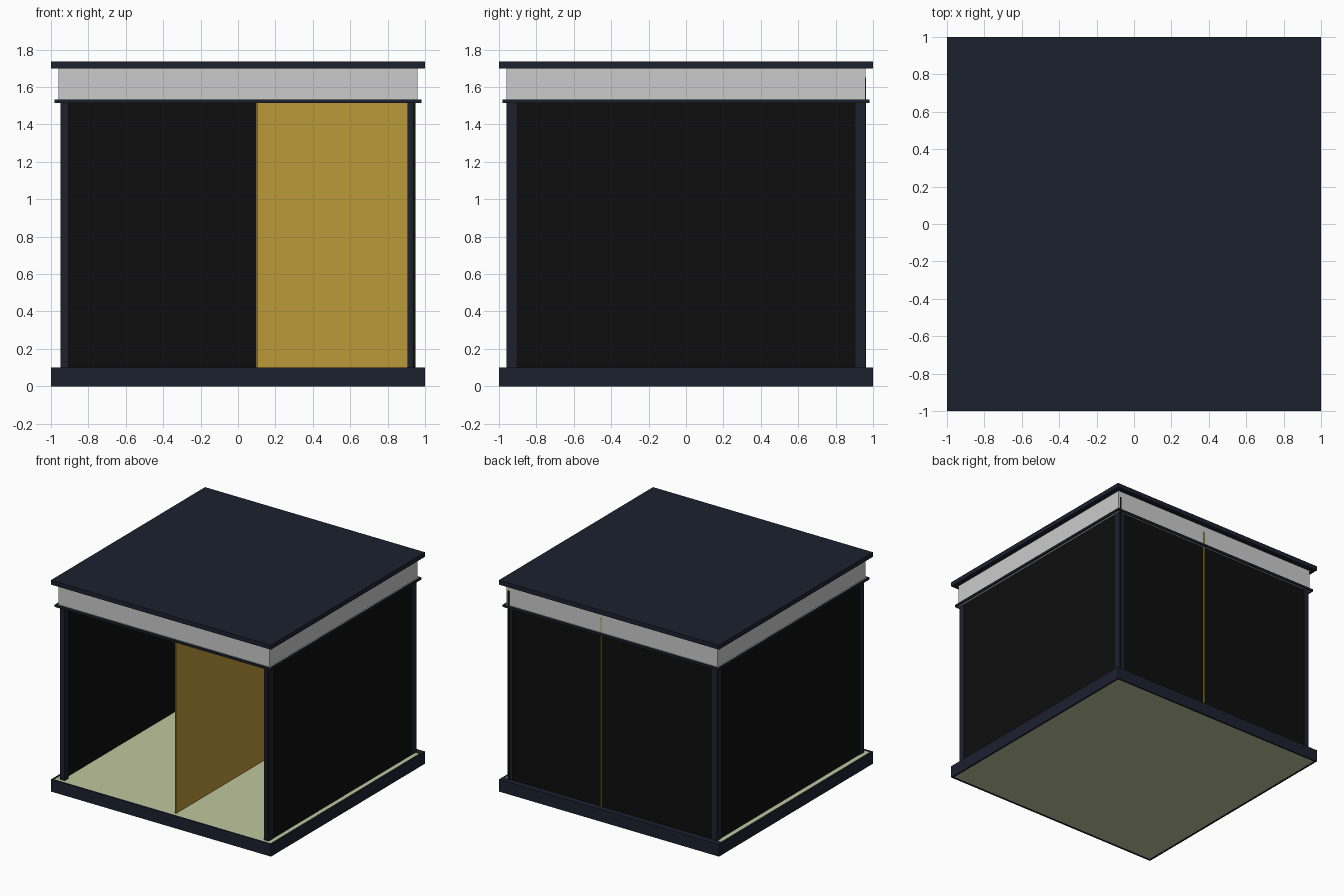
import bpy
import bmesh
from mathutils import Matrix

if "Cube" in bpy.data.objects:
    bpy.data.objects.remove(bpy.data.objects["Cube"])


def material(name, rgb):
    m = bpy.data.materials.new(name)
    m.diffuse_color = (*rgb, 1)
    m.use_nodes = True
    m.node_tree.nodes["Principled BSDF"].inputs["Base Color"].default_value = m.diffuse_color
    return m


NAVY = material("navy_metal", (0.011, 0.015, 0.028))
BLACK = material("black_panel", (0.004, 0.004, 0.004))
GOLD = material("gold_panel", (0.50, 0.32, 0.04))
PALE = material("pale_floor", (0.53, 0.57, 0.34))


def boxes(name, extents, mat=None):
    """One object made of boxes given as (x0, x1, y0, y1, z0, z1)."""
    bm = bmesh.new()
    for x0, x1, y0, y1, z0, z1 in extents:
        centre = Matrix.Translation(((x0 + x1) / 2, (y0 + y1) / 2, (z0 + z1) / 2))
        size = Matrix.Diagonal((x1 - x0, y1 - y0, z1 - z0, 1))
        bmesh.ops.create_cube(bm, size=1, matrix=centre @ size)
    mesh = bpy.data.meshes.new(name)
    bm.to_mesh(mesh)
    bm.free()
    ob = bpy.data.objects.new(name, mesh)
    bpy.context.collection.objects.link(ob)
    if mat:
        mesh.materials.append(mat)
    return ob


def rim(name, half, width, z0, z1, mat):
    """Square frame of four rails."""
    inner = half - width
    return boxes(name, [
        (-half, half, -half, -inner, z0, z1),
        (-half, half, inner, half, z0, z1),
        (-half, -inner, -inner, inner, z0, z1),
        (inner, half, -inner, inner, z0, z1)], mat)


# Base: pale floor slab inside a dark rim
rim("base_rim", 1.0, 0.015, 0, 0.1, NAVY)
boxes("floor_slab", [(-0.985, 0.985, -0.985, 0.985, 0.002, 0.097)], PALE)
boxes("rear_sill", [(-0.985, 0.985, 0.95, 0.985, 0.09, 0.1)], NAVY)

# Corner posts
for side, sx in (("left", -1), ("right", 1)):
    for end, sy in (("front", -1), ("back", 1)):
        x0, x1 = sorted((sx * 0.905, sx * 0.95))
        y0, y1 = sorted((sy * 0.905, sy * 0.957))
        boxes(f"{end}_{side}_post", [(x0, x1, y0, y1, 0.097, 1.52)], NAVY)

# Outer walls; the right wall runs past the posts
boxes("left_wall", [(-0.945, -0.93, -0.91, 0.91, 0.097, 1.52)], BLACK)
boxes("right_wall", [(0.933, 0.948, -0.9595, 0.9625, 0.097, 1.65)], BLACK)
boxes("back_wall", [(-0.91, 0.91, 0.935, 0.953, 0.097, 1.52)], BLACK)

# Gold partition and lining of the right-hand room
boxes("partition", [(0.095, 0.105, -0.955, 0.9625, 0.097, 1.65)], GOLD)
boxes("back_lining", [(0.105, 0.933, 0.925, 0.935, 0.097, 1.52)], GOLD)
boxes("right_lining", [(0.925, 0.933, -0.9, 0.925, 0.097, 1.52)], GOLD)

# Ceiling, trim, fascia and flat roof
rim("ceiling_trim", 0.98, 0.012, 1.515, 1.533, NAVY)
boxes("ceiling_panel", [(-0.968, 0.968, -0.968, 0.968, 1.518, 1.531)])
boxes("fascia", [(-0.96, 0.96, -0.96, 0.96, 1.531, 1.70)])
boxes("roof", [(-1, 1, -1, 1, 1.70, 1.737)], NAVY)
